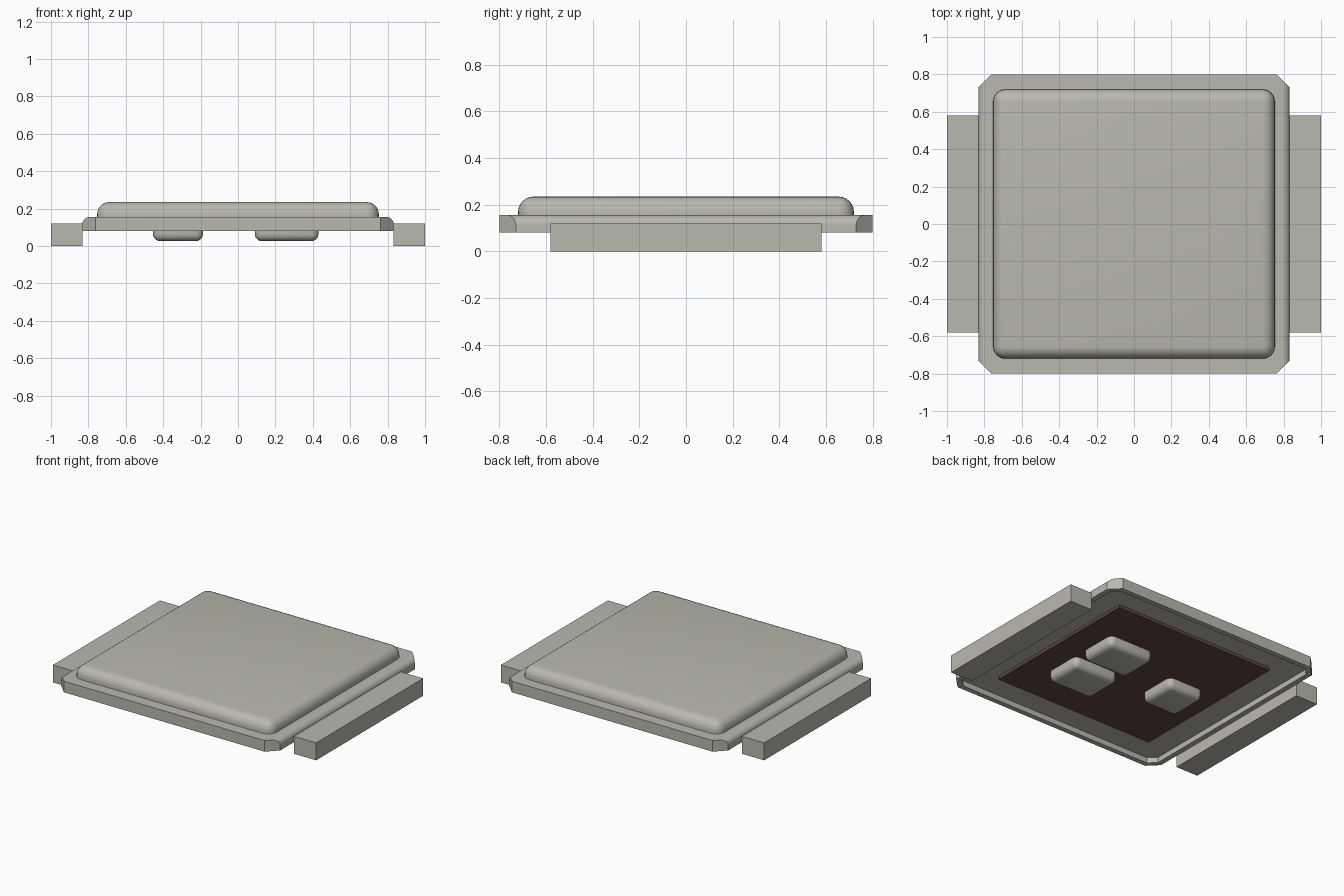
import bpy, bmesh, math

cube = bpy.data.objects.get("Cube")
if cube:
    bpy.data.objects.remove(cube, do_unlink=True)


def material(name, color):
    m = bpy.data.materials.new(name)
    m.use_nodes = True
    m.diffuse_color = color
    m.node_tree.nodes["Principled BSDF"].inputs["Base Color"].default_value = color
    return m


METAL = material("warm grey metal", (0.49, 0.48, 0.42, 1))
DARK = material("dark brown", (0.115, 0.065, 0.053, 1))


def finish(bm, name, mat, smooth=False):
    bmesh.ops.recalc_face_normals(bm, faces=bm.faces)
    mesh = bpy.data.meshes.new(name)
    bm.to_mesh(mesh)
    bm.free()
    mesh.materials.append(mat)
    obj = bpy.data.objects.new(name, mesh)
    bpy.context.collection.objects.link(obj)
    if smooth:
        bpy.ops.object.select_all(action="DESELECT")
        obj.select_set(True)
        bpy.context.view_layer.objects.active = obj
        bpy.ops.object.shade_smooth_by_angle(angle=math.radians(35))
    return obj


def prism(outline, z0, z1):
    """Closed solid with the given outline between two heights."""
    bm = bmesh.new()
    base = bm.faces.new([bm.verts.new((x, y, z0)) for x, y in outline])
    top = bmesh.ops.extrude_face_region(bm, geom=[base])["geom"]
    bmesh.ops.translate(bm, vec=(0, 0, z1 - z0),
                        verts=[g for g in top if isinstance(g, bmesh.types.BMVert)])
    bmesh.ops.recalc_face_normals(bm, faces=bm.faces)
    return bm


def bevel(bm, radius, rule, segments=6):
    """Round the edges whose two end points satisfy the rule."""
    edges = [e for e in bm.edges if rule(e.verts[0].co, e.verts[1].co)]
    bmesh.ops.bevel(bm, geom=edges, offset=radius, segments=segments,
                    profile=0.5, affect="EDGES", clamp_overlap=True)


def rect(x0, x1, y0, y1):
    return [(x0, y0), (x1, y0), (x1, y1), (x0, y1)]


# Flange: chamfered plate, rounded along the two sides, hollow underneath
X, Y, C = 0.832, 0.80, 0.07
outline = [(X - C, -Y), (X, -Y + C), (X, Y - C), (X - C, Y),
           (-X + C, Y), (-X, Y - C), (-X, -Y + C), (-X + C, -Y)]
bm = prism(outline, 0.08, 0.156)
bevel(bm, 0.04, lambda a, b: min(a.z, b.z) > 0.15
      and abs(a.x) > X - 0.01 and abs(b.x) > X - 0.01)
bottom = min(bm.faces, key=lambda f: f.calc_center_median().z)
bmesh.ops.inset_region(bm, faces=[bottom], thickness=0.035, use_even_offset=True)
bottom = next(f for f in bm.faces
              if len(f.verts) == 8 and all(v.co.z < 0.081 for v in f.verts))
pocket = bmesh.ops.extrude_discrete_faces(bm, faces=[bottom])["faces"][0]
bmesh.ops.translate(bm, vec=(0, 0, 0.037), verts=pocket.verts)
finish(bm, "flange", METAL, True)

# Raised lid with rounded corners and rounded top edges
bm = prism(rect(-0.753, 0.753, -0.72, 0.72), 0.15, 0.235)
bevel(bm, 0.066, lambda a, b: max(a.z, b.z) > 0.2)
finish(bm, "lid", METAL, True)

# Side terminals
for side, name in ((-1, "right_terminal"), (1, "left_terminal")):
    xs = sorted((side * 0.832, side))
    finish(prism(rect(*xs, -0.58, 0.58), 0, 0.12), name, METAL)

# Dark die under the lid
finish(prism(rect(-0.61, 0.61, -0.585, 0.585), 0.096, 0.125), "die", DARK)

# Contact pads on the die with rounded lower edges
pads = {"back_pad": (0.09, 0.43, 0.02, 0.29),
        "front_pad": (0.09, 0.43, -0.32, -0.05),
        "side_pad": (-0.455, -0.187, -0.145, 0.125)}
for name, r in pads.items():
    bm = prism(rect(*r), 0.026, 0.11)
    bevel(bm, 0.038, lambda a, b: min(a.z, b.z) < 0.03, 5)
    finish(bm, name, METAL, True)
